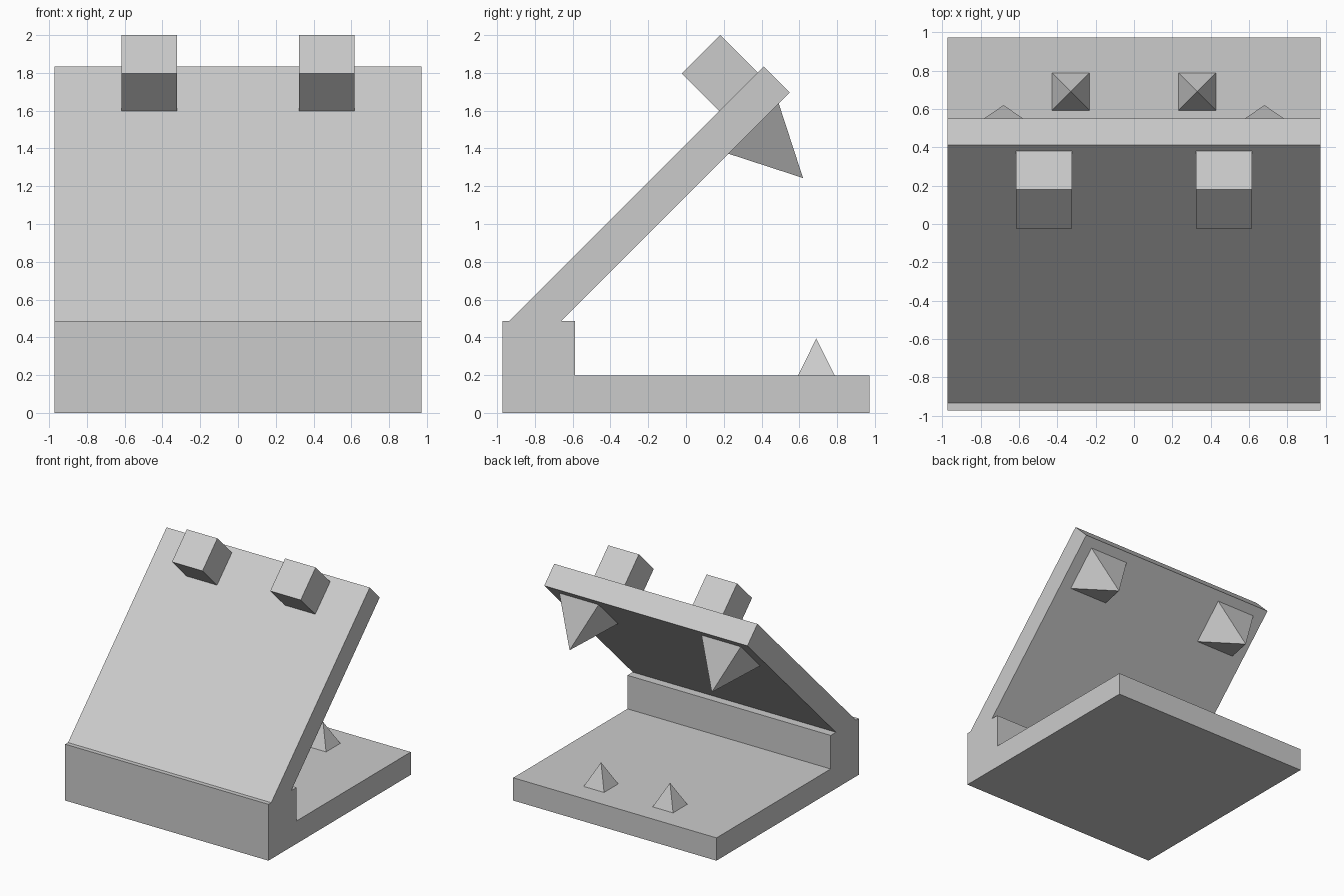
import bpy, bmesh
from math import radians, sqrt
from mathutils import Matrix

if "Cube" in bpy.data.objects:
    bpy.data.objects.remove(bpy.data.objects["Cube"])


def make_object(name, bm):
    bmesh.ops.recalc_face_normals(bm, faces=bm.faces)
    mesh = bpy.data.meshes.new(name)
    bm.to_mesh(mesh)
    bm.free()
    obj = bpy.data.objects.new(name, mesh)
    bpy.context.collection.objects.link(obj)
    return obj


def extrude_profile(name, points, half_width):
    """Extrude a (y, z) outline along x."""
    bm = bmesh.new()
    face = bm.faces.new([bm.verts.new((-half_width, y, z)) for y, z in points])
    new = bmesh.ops.extrude_face_region(bm, geom=[face])["geom"]
    verts = [v for v in new if isinstance(v, bmesh.types.BMVert)]
    bmesh.ops.translate(bm, verts=verts, vec=(2 * half_width, 0, 0))
    return make_object(name, bm)


def pyramid(name, base_centre, side, height, tilt=0):
    """Square pyramid standing on base_centre, tilted about x."""
    bm = bmesh.new()
    bmesh.ops.create_cone(
        bm, cap_ends=True, segments=4, radius1=side / sqrt(2), radius2=0, depth=height,
        matrix=Matrix.Translation((0, 0, height / 2)) @ Matrix.Rotation(radians(45), 4, 'Z'))
    bmesh.ops.remove_doubles(bm, verts=bm.verts, dist=1e-5)
    obj = make_object(name, bm)
    obj.location = base_centre
    obj.rotation_euler.x = radians(tilt)
    return obj


def tilted_box(name, centre, size, tilt):
    bm = bmesh.new()
    bmesh.ops.create_cube(bm, size=1, matrix=Matrix.Diagonal((*size, 1)))
    obj = make_object(name, bm)
    obj.location = centre
    obj.rotation_euler.x = radians(tilt)
    return obj


# Lower jaw, hinge block and raised upper jaw as one side profile
extrude_profile("jaws", [
    (-0.972, 0), (0.972, 0), (0.972, 0.197), (-0.588, 0.197), (-0.588, 0.487),
    (-0.66, 0.487), (0.549, 1.696), (0.412, 1.833), (-0.934, 0.487), (-0.972, 0.487),
], 0.972)

for side, s in (("left", -1), ("right", 1)):
    # Block eyes on the upper jaw
    tilted_box(f"eye_{side}", (s * 0.47, 0.181, 1.796), (0.292, 0.288, 0.288), 45)
    # Large teeth hanging from the upper jaw
    pyramid(f"upper_tooth_{side}", (s * 0.68, 0.358, 1.505), 0.376, 0.37, -135)
    # Small teeth on the lower jaw
    pyramid(f"lower_tooth_{side}", (s * 0.33, 0.69, 0.197), 0.195, 0.197)
